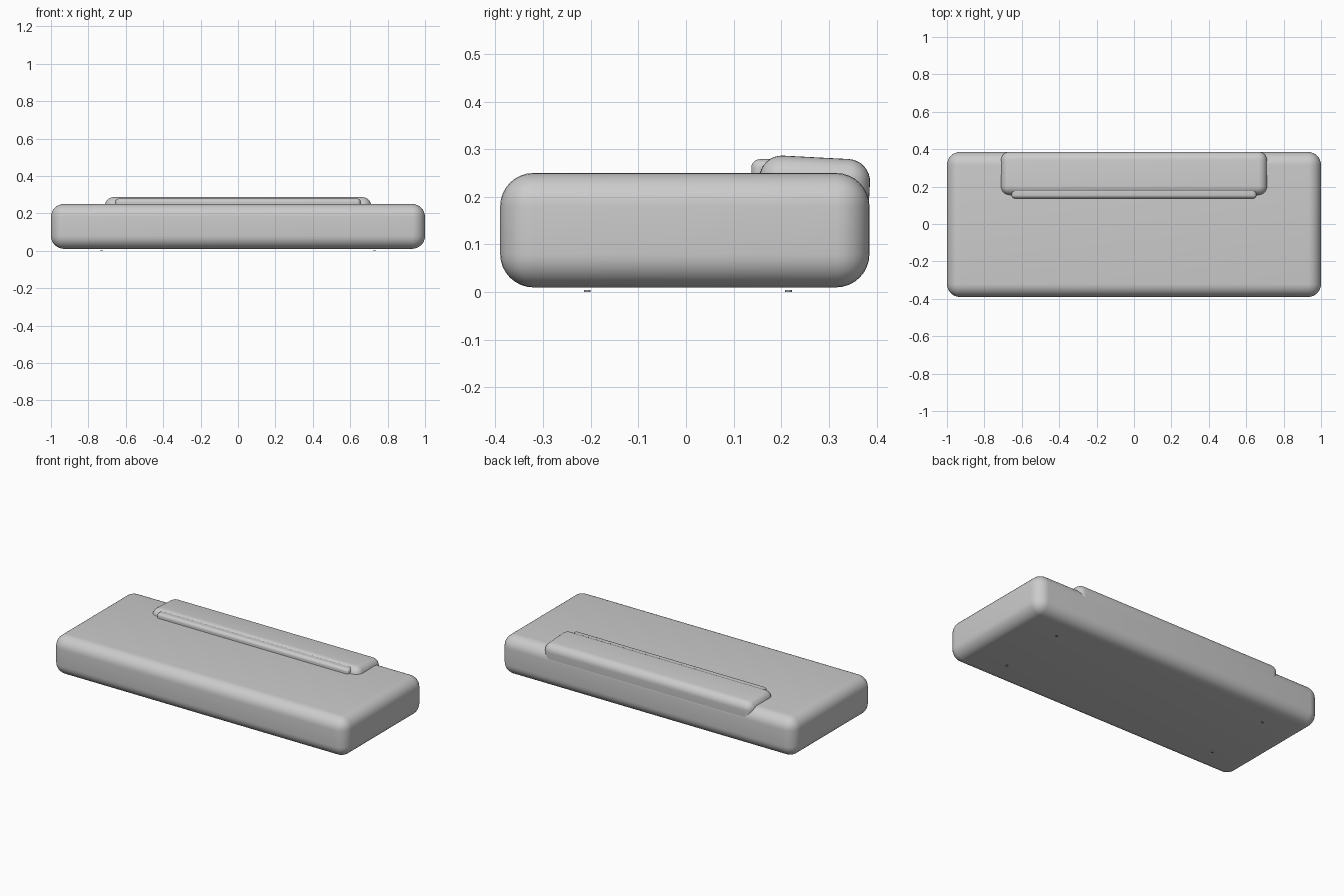
import bpy
import math

if "Cube" in bpy.data.objects:
    bpy.data.objects.remove(bpy.data.objects["Cube"])


def rounded_box(name, center, size, radius, tilt=0.0, segments=8):
    bpy.ops.mesh.primitive_cube_add(size=1, location=center)
    ob = bpy.context.object
    ob.name = name
    ob.scale = size
    bpy.ops.object.transform_apply(location=False, rotation=False, scale=True)
    bevel = ob.modifiers.new("rounding", 'BEVEL')
    bevel.width = radius
    bevel.segments = segments
    bevel.limit_method = 'NONE'
    bpy.ops.object.modifier_apply(modifier=bevel.name)
    ob.rotation_euler.x = math.radians(tilt)
    bpy.ops.object.shade_smooth_by_angle(angle=math.radians(35))
    return ob


# Main slab
rounded_box("base_cushion", (0, -0.0025, 0.13), (2.0, 0.775, 0.24), 0.07)

# Leaning back pad, sunk into the slab
rounded_box("back_cushion", (0, 0.268, 0.193), (1.424, 0.232, 0.18), 0.047, tilt=-3)

# Slim roll in front of the back pad
rounded_box("front_roll", (0, 0.167, 0.249), (1.31, 0.06, 0.06), 0.018, segments=6)

# Tiny glides under the slab
for x in (-0.73, 0.73):
    for y in (-0.207, 0.215):
        bpy.ops.mesh.primitive_cylinder_add(vertices=24, radius=0.007, depth=0.004,
                                            location=(x, y, 0.002))
        bpy.context.object.name = "foot_glide"
        bpy.ops.object.shade_smooth_by_angle(angle=math.radians(35))
